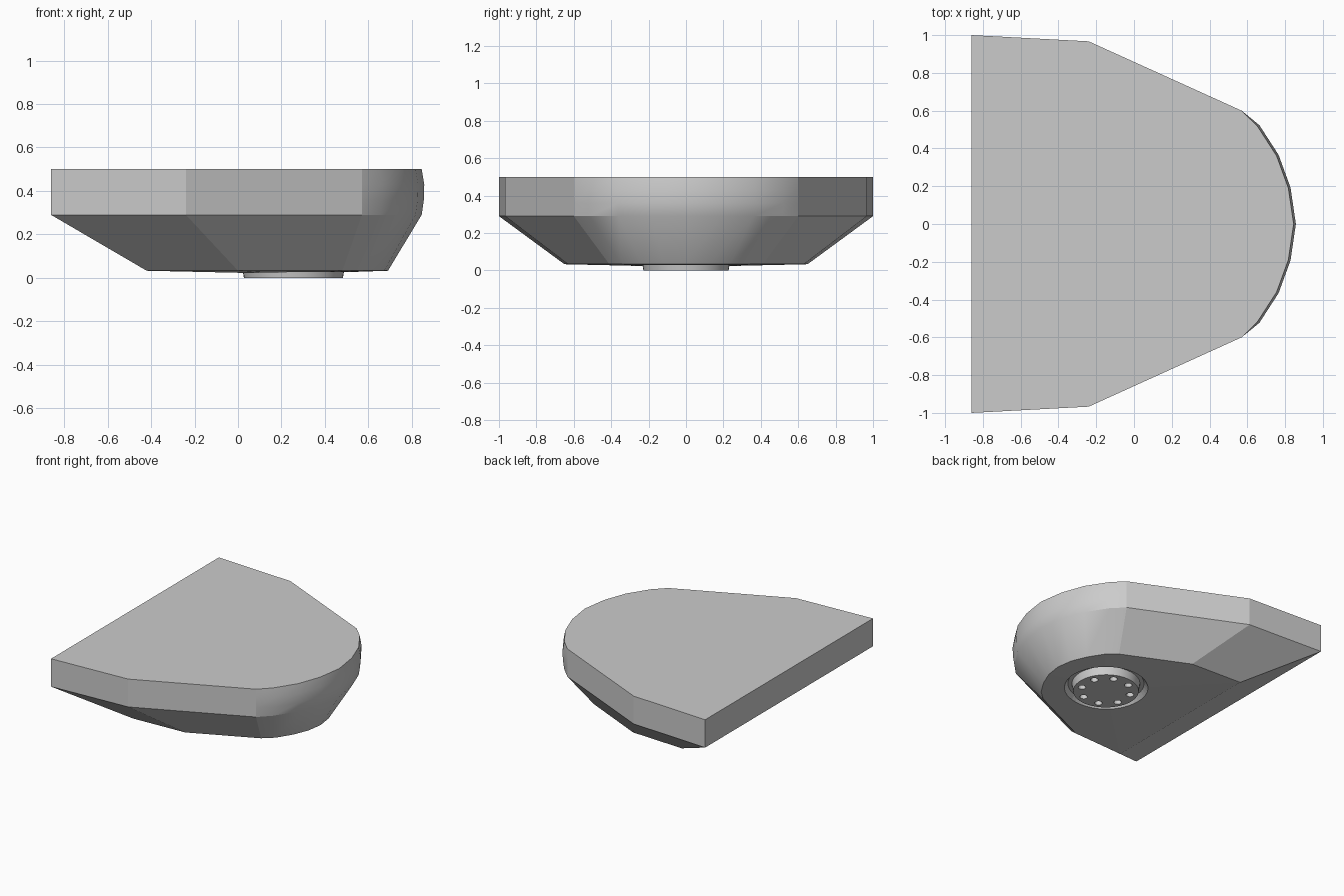
import bpy, bmesh, math
from mathutils import Vector

if "Cube" in bpy.data.objects:
    bpy.data.objects.remove(bpy.data.objects["Cube"])

CX = 0.255  # centre of the round boss underneath

# Half outlines, from back corner to front tip
upper = [(-0.86, 1.0), (-0.24, 0.967), (0.57, 0.60), (0.655, 0.515),
         (0.755, 0.36), (0.817, 0.19), (0.845, 0.0)]
lower = [(-0.42, 0.65), (0.0, 0.63), (0.48, 0.41), (0.555, 0.345),
         (0.625, 0.235), (0.673, 0.12), (0.69, 0.0)]


def outline(half, z, bulge=0.0):
    pts = []
    for i, (x, y) in enumerate(half):
        p = Vector((x, y, z))
        if i > 2:
            p += Vector((x - 0.1, y, 0)).normalized() * bulge
        pts.append(p)
    return pts + [Vector((p.x, -p.y, p.z)) for p in reversed(pts[:-1])]


def make_object(name, bm):
    bmesh.ops.recalc_face_normals(bm, faces=bm.faces)
    mesh = bpy.data.meshes.new(name)
    bm.to_mesh(mesh)
    bm.free()
    ob = bpy.data.objects.new(name, mesh)
    bpy.context.collection.objects.link(ob)
    return ob


def smooth(ob, degrees):
    bpy.ops.object.select_all(action='DESELECT')
    ob.select_set(True)
    bpy.context.view_layer.objects.active = ob
    bpy.ops.object.shade_smooth_by_angle(angle=math.radians(degrees))


def cone(name, r_low, r_high, z_low, z_high, x=CX, y=0.0, sides=48):
    bm = bmesh.new()
    bmesh.ops.create_cone(bm, cap_ends=True, segments=sides, radius1=r_low,
                          radius2=r_high, depth=z_high - z_low)
    bmesh.ops.translate(bm, verts=bm.verts, vec=(x, y, (z_low + z_high) / 2))
    return make_object(name, bm)


def cut(ob, cutter):
    cutter.hide_render = True
    cutter.hide_viewport = True
    mod = ob.modifiers.new("cut", 'BOOLEAN')
    mod.operation = 'DIFFERENCE'
    mod.solver = 'EXACT'
    mod.object = cutter


# Hull: vertical band with a slightly bulging nose, tapering to a smaller base
bm = bmesh.new()
rings = [[bm.verts.new(p) for p in pts] for pts in (
    outline(upper, 0.50), outline(upper, 0.43, 0.012), outline(upper, 0.36, 0.010),
    outline(upper, 0.29), outline(lower, 0.033))]
n = len(rings[0])
nose = []
for a, b in zip(rings, rings[1:]):
    for i in range(n):
        j = (i + 1) % n
        f = bm.faces.new((a[i], a[j], b[j], b[i]))
        if 2 <= i < n - 3:
            nose.append(f.index)
            f.material_index = 1  # temporary tag for the rounded nose
bm.faces.new(rings[0])
centre = bm.verts.new((CX, 0, 0.018))
for i in range(n):
    bm.faces.new((rings[-1][i], rings[-1][(i + 1) % n], centre))
hull = make_object("hull", bm)
smooth(hull, 25)
for p in hull.data.polygons:
    p.use_smooth = p.material_index == 1
    p.material_index = 0

# Round recess in the underside
cut(hull, cone("recess_cutter", 0.325, 0.265, -0.02, 0.06))

# Boss hanging inside the recess, with a ring of holes
boss = cone("boss", 0.228, 0.24, 0.0, 0.08)
smooth(boss, 30)
bm = bmesh.new()
for k in range(8):
    a = math.tau * (k + 0.5) / 8
    made = bmesh.ops.create_cone(bm, cap_ends=True, segments=16, radius1=0.027,
                                 radius2=0.027, depth=0.08)
    bmesh.ops.translate(bm, verts=made["verts"],
                        vec=(CX + 0.175 * math.cos(a), 0.175 * math.sin(a), 0.0))
cut(boss, make_object("hole_cutters", bm))
